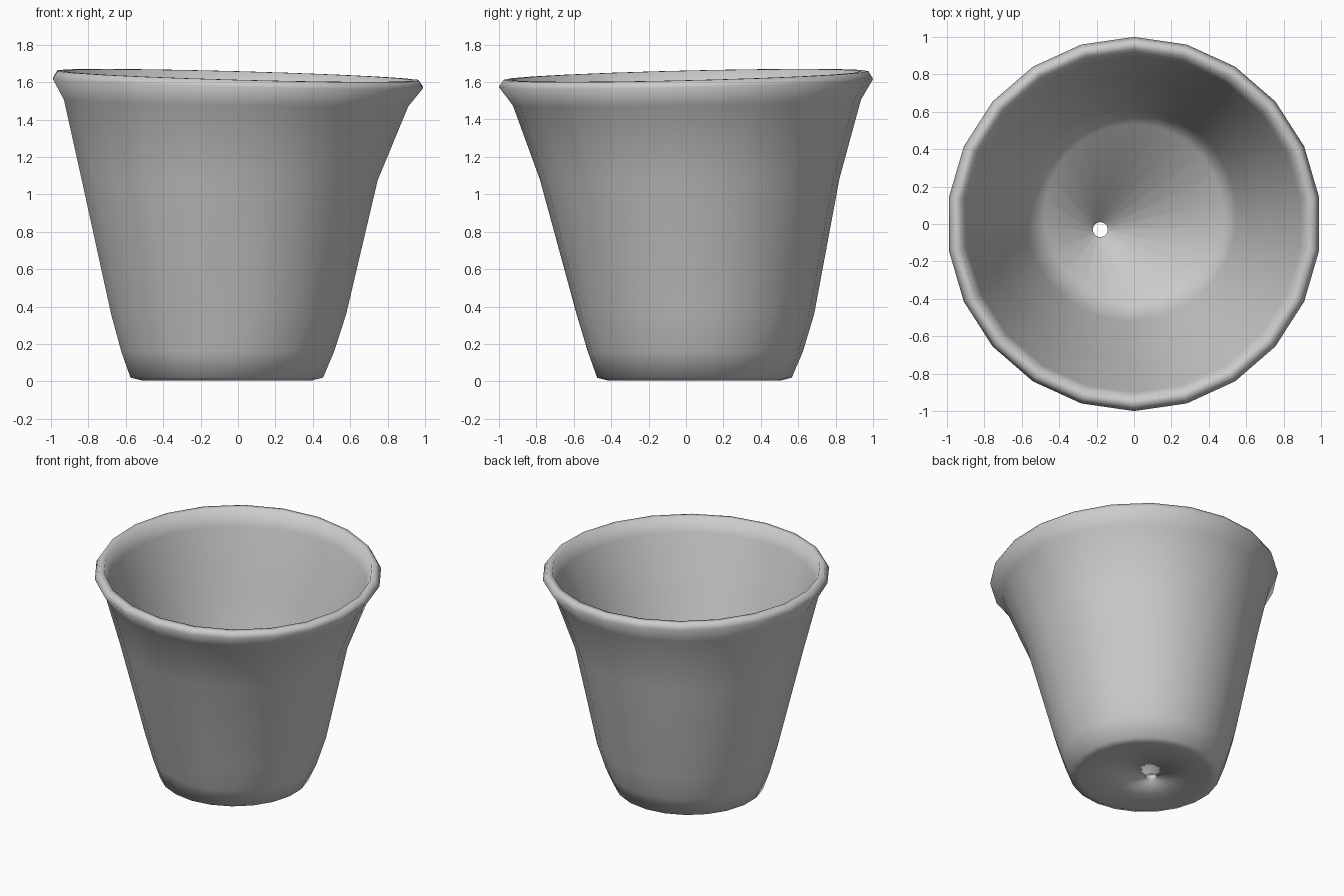
import bpy, bmesh, math

if "Cube" in bpy.data.objects:
    bpy.data.objects.remove(bpy.data.objects["Cube"])

N = 22  # sides around the pot

# Rings of the wall cross-section: (centre x, centre y, radius, height)
RINGS = [
    (-0.18, -0.03, 0.04, 0.08),   # drain hole, underside
    (-0.07, 0.03, 0.30, 0.045),   # recessed underside
    (-0.06, 0.045, 0.46, 0.005),  # foot
    (-0.06, 0.045, 0.52, 0.02),
    (-0.055, 0.05, 0.575, 0.16),
    (-0.05, 0.05, 0.635, 0.36),   # outer wall
    (-0.045, 0.02, 0.80, 1.08),
    (-0.01, 0.005, 0.93, 1.49),   # under the lip
    (0.0, 0.0, 1.0, 1.595),       # lip
    (0.0, 0.0, 0.975, 1.635),
    (0.0, 0.0, 0.935, 1.635),
    (0.0, 0.0, 0.90, 1.52),       # inner wall
    (-0.035, 0.02, 0.75, 1.08),
    (-0.02, 0.05, 0.57, 0.36),
    (0.0, 0.055, 0.48, 0.15),     # inner floor
    (-0.18, -0.03, 0.04, 0.12),   # drain hole, inside
]


def ring(bm, cx, cy, r, z):
    verts = []
    for i in range(N):
        a = 2 * math.pi * (i + 0.5) / N
        x, y = cx + r * math.cos(a), cy + r * math.sin(a)
        # the rim leans slightly towards the front right
        lean = (z / 1.6) ** 4 * (-0.025 * x + 0.022 * y)
        # shallow dent low on the front
        if 0.1 < z < 0.2 and r > 0.55 and abs(x + 0.2) < 0.09 and y < 0:
            y += 0.03
        verts.append(bm.verts.new((x, y, z + lean)))
    return verts


# Pot: one closed loft that runs out, over the lip and back to the hole
bm = bmesh.new()
loops = [ring(bm, *p) for p in RINGS]
for k in range(len(loops)):
    a, b = loops[k], loops[(k + 1) % len(loops)]
    for i in range(N):
        j = (i + 1) % N
        bm.faces.new((a[i], a[j], b[j], b[i]))
bmesh.ops.recalc_face_normals(bm, faces=bm.faces)
for f in bm.faces:
    f.smooth = True

mesh = bpy.data.meshes.new("plant_pot")
bm.to_mesh(mesh)
bm.free()
pot = bpy.data.objects.new("plant_pot", mesh)
bpy.context.collection.objects.link(pot)
